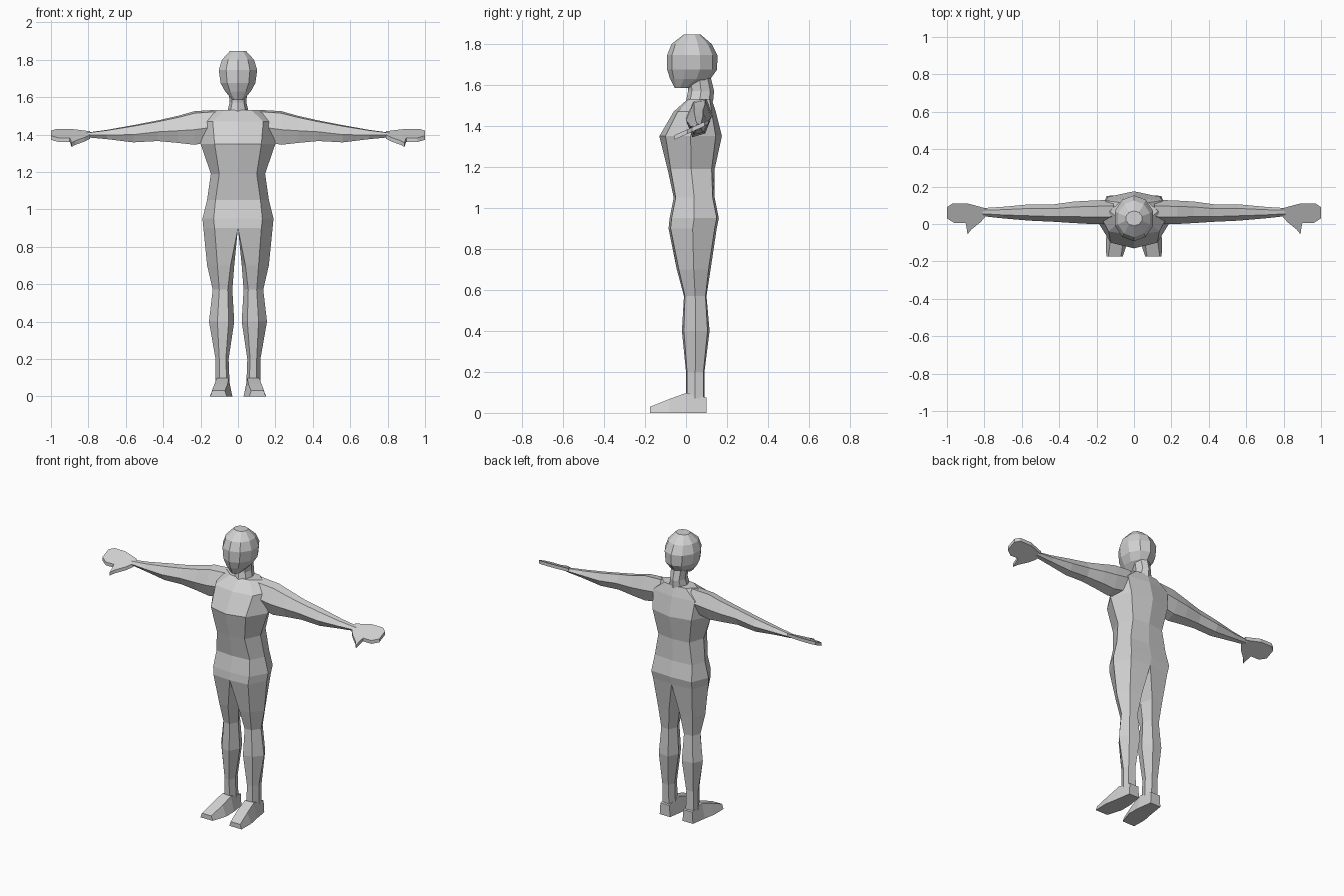
import bpy, bmesh, math

if "Cube" in bpy.data.objects:
    bpy.data.objects.remove(bpy.data.objects["Cube"])

grey = bpy.data.materials.new("plain grey")
grey.diffuse_color = (0.64, 0.64, 0.64, 1)
grey.use_nodes = True
grey.node_tree.nodes["Principled BSDF"].inputs["Base Color"].default_value = grey.diffuse_color


def loft(name, rings, start_cap=True, end_cap=True, mirror=False):
    """Skin a list of equal-length point rings into one flat-shaded object."""
    bm = bmesh.new()
    vs = [[bm.verts.new(p) for p in r] for r in rings]
    n = len(rings[0])
    for a, b in zip(vs, vs[1:]):
        for i in range(n):
            j = (i + 1) % n
            bm.faces.new((a[i], a[j], b[j], b[i]))
    if start_cap:
        bm.faces.new(vs[0])
    if end_cap:
        bm.faces.new(vs[-1])
    bmesh.ops.recalc_face_normals(bm, faces=bm.faces)
    # open the seam along the mirror plane
    if mirror:
        seam = [f for f in bm.faces if all(abs(v.co.x) < 1e-5 for v in f.verts)]
        bmesh.ops.delete(bm, geom=seam, context='FACES')
    me = bpy.data.meshes.new(name)
    bm.to_mesh(me)
    bm.free()
    me.materials.append(grey)
    ob = bpy.data.objects.new(name, me)
    bpy.context.collection.objects.link(ob)
    if mirror:
        m = ob.modifiers.new("mirror", 'MIRROR')
        m.merge_threshold = 0.0005
    return ob


def body_ring(z, inner, front_in, front_out, w, yf, yb, d):
    ym = (yf + yb) / 2
    return [(front_in, yf, z), (front_out, yf + d, z), (w, ym, z),
            (front_out * 1.12, yb - d, z), (front_in, yb, z), (inner, ym, z)]


def oval(z, w, yf, yb, n=10):
    yc, r = (yf + yb) / 2, (yb - yf) / 2
    return [(w * math.sin(2 * math.pi * i / n), yc - r * math.cos(2 * math.pi * i / n), z)
            for i in range(n)]


def arm_ring(x, yf, yb, zt, zb):
    h, t = yb - yf, zt - zb
    return [(x, yf + .3 * h, zt - .06 * t), (x, yb - .25 * h, zt), (x, yb, zb + .55 * t),
            (x, yb - .25 * h, zb + .1 * t), (x, yf + .25 * h, zb), (x, yf, zb + .45 * t)]


# Legs and torso: one half, skinned from ankle to shoulder
loft("body", [body_ring(*r) for r in (
    (.07, .045, .06, .10, .12, .0, .09, .005),
    (.20, .05, .065, .10, .12, .0, .09, .005),
    (.40, .02, .05, .11, .155, -.02, .115, .01),
    (.57, .03, .055, .10, .135, -.01, .10, .005),
    (.70, .02, .04, .11, .165, -.045, .12, .01),
    (.90, 0, 0, .125, .185, -.085, .15, .01),
    (.95, 0, 0, .13, .19, -.08, .16, .01),
    (1.05, 0, 0, .12, .165, -.06, .14, .01),
    (1.19, 0, 0, .10, .145, -.09, .14, .015),
    (1.35, 0, 0, .125, .20, -.13, .175, .03),
    (1.47, 0, 0, .135, .18, -.06, .145, .02),
    (1.532, 0, 0, .07, .13, .01, .125, .01))], start_cap=False, mirror=True)

# Arms
loft("arm", [arm_ring(*r) for r in (
    (.11, .0, .13, 1.532, 1.37),
    (.23, .0, .125, 1.525, 1.345),
    (.32, .005, .12, 1.50, 1.355),
    (.43, .012, .105, 1.475, 1.365),
    (.56, .018, .105, 1.45, 1.358),
    (.70, .03, .092, 1.425, 1.375),
    (.81, .042, .085, 1.41, 1.385))], start_cap=False, mirror=True)

# Hands: thin tilted outline with a thumb
outline = [(.79, .045), (.82, .01), (.87, -.03), (.89, -.055), (.895, -.02), (.90, .005),
           (.96, .005), (1, .03), (1, .09), (.97, .11), (.89, .11), (.79, .083)]
loft("hand", [[(x, y, 1.385 + .45 * (y - .04) + s) for x, y in outline]
              for s in (-.009, .013)], mirror=True)

# Feet: trapezoid sections from heel to toe
loft("foot", [[(a, y, 0), (b, y, 0), (b - c, y, zt), (a + c, y, zt)] for y, a, b, c, zt in (
    (.10, .045, .12, .005, .075),
    (.0, .03, .135, .02, .097),
    (-.08, .03, .15, .025, .068),
    (-.175, .06, .148, .01, .03))], mirror=True)

# Neck and head
loft("neck", [oval(*r, n=8) for r in (
    (1.52, .058, .0, .132), (1.57, .045, .01, .137), (1.64, .05, .01, .12))],
    start_cap=False, end_cap=False)
loft("head", [oval(*r) for r in (
    (1.585, .03, -.055, .02),
    (1.63, .072, -.078, .12),
    (1.675, .098, -.092, .152),
    (1.745, .108, -.092, .153),
    (1.80, .09, -.07, .125),
    (1.847, .045, -.01, .07))])
